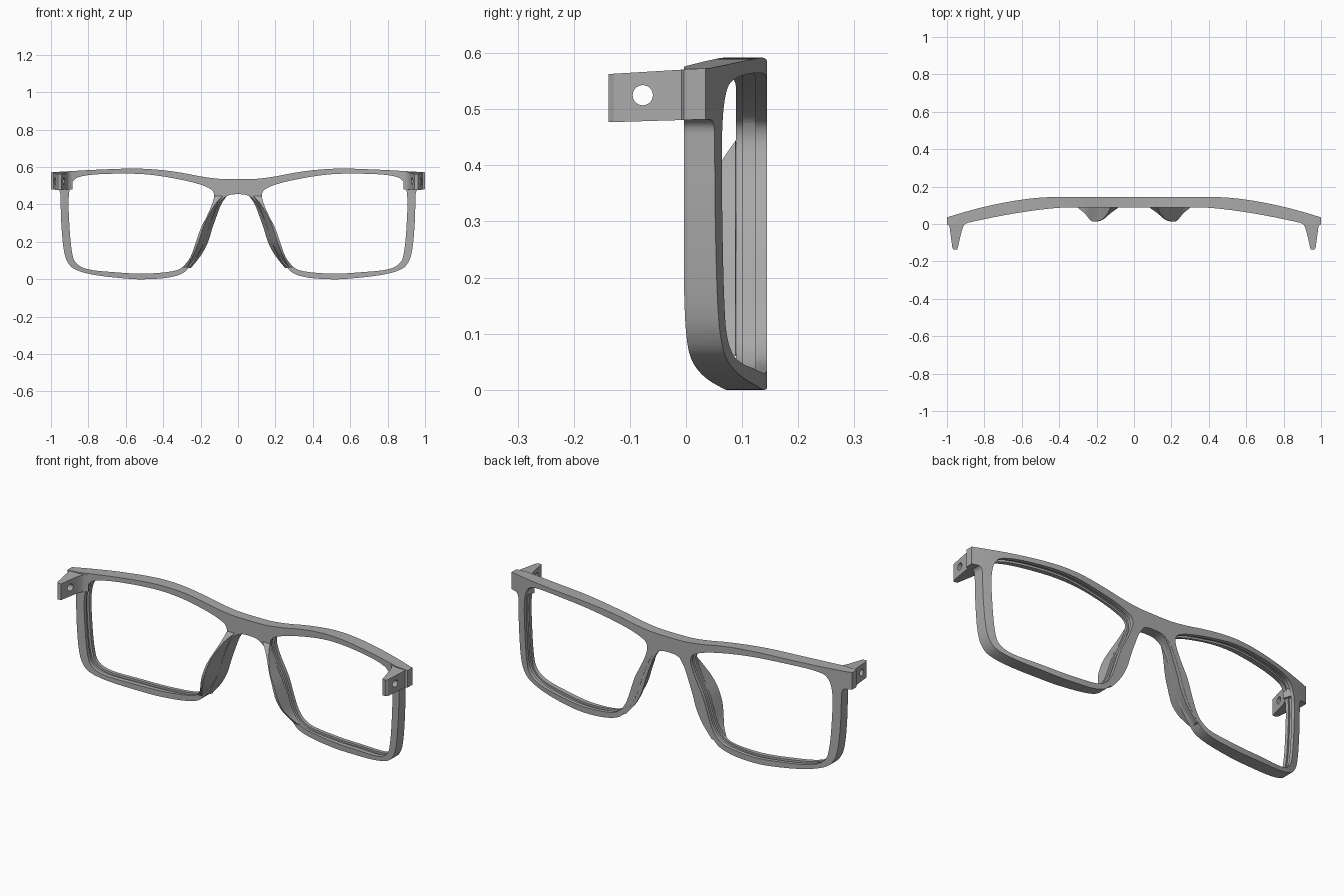
import bpy, bmesh, math
from mathutils import Vector

if "Cube" in bpy.data.objects:
    bpy.data.objects.remove(bpy.data.objects["Cube"])

grey = bpy.data.materials.new("frame grey")
grey.use_nodes = True
grey.diffuse_color = (0.4, 0.4, 0.4, 1)
grey.node_tree.nodes["Principled BSDF"].inputs["Base Color"].default_value = grey.diffuse_color


def smooth(points, steps=5, closed=False):
    """Catmull-Rom curve through the points."""
    pts = [Vector(p) for p in points]
    n = len(pts)
    pick = (lambda i: pts[i % n]) if closed else (lambda i: pts[max(0, min(n - 1, i))])
    out = []
    for i in range(n if closed else n - 1):
        a, b, c, d = (pick(i + k) for k in (-1, 0, 1, 2))
        for s in range(steps):
            t = s / steps
            out.append(0.5 * (2 * b + (c - a) * t + (2 * a - 5 * b + 4 * c - d) * t ** 2
                              + (3 * b - a - 3 * c + d) * t ** 3))
    return out if closed else out + [pts[-1]]


def add_object(name, bm):
    bmesh.ops.recalc_face_normals(bm, faces=bm.faces)
    mesh = bpy.data.meshes.new(name)
    bm.to_mesh(mesh)
    bm.free()
    mesh.materials.append(grey)
    obj = bpy.data.objects.new(name, mesh)
    bpy.context.collection.objects.link(obj)
    return obj


def loft(name, rings):
    """Closed skin through rings of 3D points."""
    bm = bmesh.new()
    loops = [[bm.verts.new(p) for p in ring] for ring in rings]
    n = len(loops[0])
    for a, b in zip(loops, loops[1:]):
        for i in range(n):
            j = (i + 1) % n
            bm.faces.new((a[i], a[j], b[j], b[i]))
    bm.faces.new(loops[0])
    bm.faces.new(loops[-1])
    return add_object(name, bm)


def prism_y(name, pts, lo=-0.4, hi=0.4):
    return loft(name, [[(p[0], y, p[1]) for p in pts] for y in (lo, hi)])


def prism_z(name, pts, lo=-0.2, hi=0.8):
    return loft(name, [[(p[0], p[1], z) for p in pts] for z in (lo, hi)])


def cut(obj, tool, operation):
    """Boolean, applied, with the tool removed."""
    mod = obj.modifiers.new("cut", 'BOOLEAN')
    mod.object, mod.operation, mod.solver = tool, operation, 'EXACT'
    graph = bpy.context.evaluated_depsgraph_get()
    old = obj.data
    obj.data = bpy.data.meshes.new_from_object(obj.evaluated_get(graph))
    obj.modifiers.clear()
    bpy.data.meshes.remove(old)
    bpy.data.objects.remove(tool)


def front_y(x):
    return 0.144 - 0.109 * (max(0, abs(x) - 0.43) / 0.57) ** 1.7


def back_y(x):
    return max(-0.004, 0.089 - 0.09 * (max(0, abs(x) - 0.35) / 0.57) ** 1.5)


def slab(name, near, far):
    """Curved sheet between two depth functions."""
    xs = [i / 32 * 1.0 for i in range(-32, 33)]
    return prism_z(name, [(x, far(x)) for x in xs] + [(x, near(x)) for x in reversed(xs)])


# Outline of the front: brow line, end piece, rim and nose arch
brow = smooth([(0, .535), (.1, .537), (.2, .55), (.3, .569), (.42, .585), (.56, .592),
               (.75, .586), (.9, .578), (1, .572)])
rim = smooth([(.965, .481), (.952, .467), (.949, .43), (.945, .3), (.932, .16), (.91, .09),
              (.865, .05), (.76, .022), (.6, .004), (.5, 0), (.38, .008), (.3, .03),
              (.26, .065), (.225, .11), (.187, .185), (.145, .31), (.105, .4),
              (.075, .435), (.04, .452), (0, .455)])
half = brow + [Vector((1, .482))] + rim
outline = half + [Vector((-p.x, p.y)) for p in reversed(half[1:-1])]

# Lens opening
lens = smooth([(.128, .455), (.16, .49), (.275, .526), (.48, .56), (.68, .564), (.83, .552),
               (.885, .52), (.905, .44), (.902, .3), (.89, .16), (.868, .09), (.8, .053),
               (.65, .037), (.5, .03), (.35, .043), (.29, .07), (.255, .115), (.23, .18),
               (.2, .27), (.165, .34), (.138, .4)], closed=True)


def grown(pts, amount):
    out = []
    for i, p in enumerate(pts):
        t = (pts[(i + 1) % len(pts)] - pts[i - 1]).normalized()
        out.append(p + Vector((-t.y, t.x)) * amount)
    return out


# Front frame with lens openings and lens grooves
frame = slab("front_frame", back_y, front_y)
cut(frame, prism_y("outline_tool", outline), 'INTERSECT')
for s in (1, -1):
    cut(frame, prism_y("lens_tool", [(p.x * s, p.y) for p in lens]), 'DIFFERENCE')
    groove = slab("groove_tool", lambda x: front_y(x) - 0.042, lambda x: front_y(x) - 0.02)
    cut(groove, prism_y("wide_lens", [(p.x * s, p.y) for p in grown(lens, 0.01)]), 'INTERSECT')
    cut(frame, groove, 'DIFFERENCE')
parts = [frame]

# Nose pad stations: height, nasal edge, lens edge, rear depth
stations = smooth([(.445, .06, .126, .09), (.40, .09, .139, .06), (.33, .117, .17, .026),
                   (.27, .138, .2, .016), (.2, .16, .225, .016), (.14, .19, .245, .035),
                   (.1, .219, .266, .06), (.06, .252, .3, .087)], 4)
# Hinge arm seen from above
arm_profile = [(.998, .036), (.998, -.004), (.987, -.008), (.971, -.128), (.963, -.138),
               (.944, -.136), (.922, -.04), (.912, -.012), (.903, 0), (.885, .008), (.9, .05)]

for s, side in ((1, "left"), (-1, "right")):
    rings = []
    for z, nasal, edge, d in stations:
        back = min(nasal + 0.4 * (0.143 - d), edge - 0.006)
        mid = nasal + 0.03
        rings.append([(s * x, y, z) for x, y in ((nasal, .143), (mid, .143), (mid, .095),
                                                 (edge, .088), (edge, d - .001), (back, d - .001))])
    parts.append(loft(side + "_nose_pad", rings))

    arm = loft(side + "_hinge_arm", [[(s * x, y, base + slope * y) for x, y in arm_profile]
                                     for base, slope in ((.481, .03), (.571, .06))])
    pin = [(-.077 + .018 * math.cos(a), .525 + .018 * math.sin(a))
           for a in (i * math.tau / 32 for i in range(32))]
    cut(arm, loft("pin_tool", [[(x * s, y, z) for y, z in pin] for x in (.8, 1.1)]), 'DIFFERENCE')
    parts.append(arm)

# Smooth shading with crisp edges
for obj in bpy.context.view_layer.objects:
    obj.select_set(obj in parts)
bpy.context.view_layer.objects.active = frame
bpy.ops.object.shade_smooth_by_angle(angle=math.radians(30))
